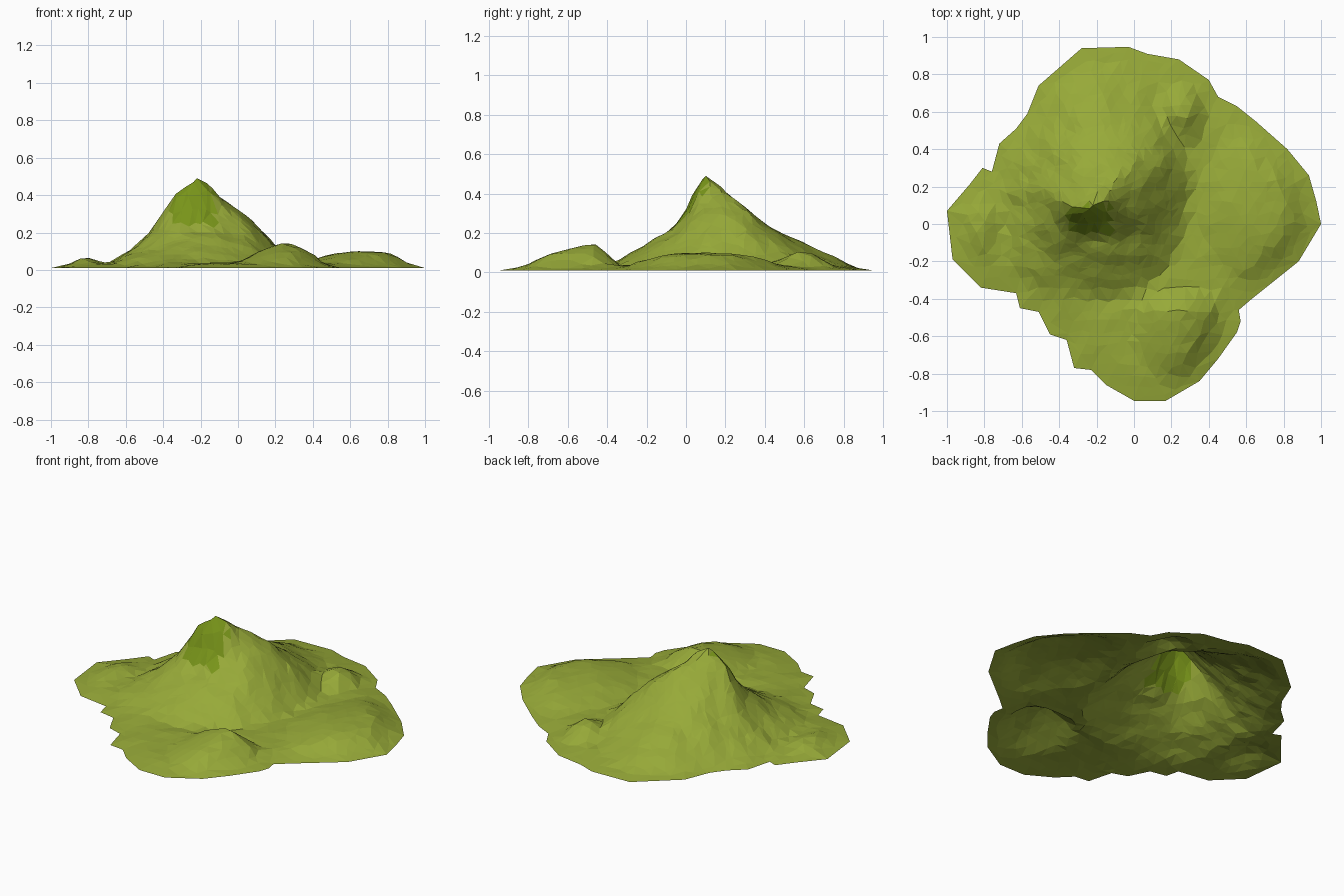
import bpy, bmesh, math, random
from mathutils import Vector, noise
from mathutils.geometry import delaunay_2d_cdt

if "Cube" in bpy.data.objects:
    bpy.data.objects.remove(bpy.data.objects["Cube"])

random.seed(4)

# Ragged outline of the terrain sheet, counter-clockwise
OUTLINE = [(1, 0), (.975, .12), (.935, .26), (.82, .4), (.65, .55), (.55, .63), (.45, .68), (.4, .77),
           (.24, .88), (.07, .91), (-.03, .947), (-.28, .94), (-.51, .74), (-.57, .59),
           (-.63, .51), (-.72, .43), (-.76, .28), (-.81, .3), (-.88, .21), (-1, .07),
           (-.97, -.19), (-.82, -.34), (-.63, -.37), (-.61, -.45), (-.51, -.47),
           (-.45, -.59), (-.36, -.62), (-.32, -.77), (-.23, -.78), (-.15, -.86),
           (0, -.945), (.17, -.945), (.35, -.84), (.45, -.72), (.55, -.58),
           (.57, -.52), (.56, -.46), (.63, -.4), (.73, -.32), (.88, -.2)]
POLY = [Vector(p) for p in OUTLINE]
PEAK = Vector((-.22, .1))

# Mountain contours: height, then radius towards E NE N NW W SW S SE
CONTOURS = [(.49, [0] * 8),
            (.45, [.06, .07, .04, .04, .07, .05, .03, .04]),
            (.40, [.11, .15, .10, .08, .12, .09, .06, .07]),
            (.30, [.22, .31, .20, .17, .18, .14, .10, .12]),
            (.22, [.32, .41, .33, .25, .24, .21, .16, .22]),
            (.10, [.43, .54, .60, .40, .35, .38, .37, .40]),
            (.03, [.50, .64, .78, .62, .46, .55, .50, .53]),
            (.00, [.70, .85, .90, .80, .60, .70, .65, .70])]

# Lesser hills: centre, height, half sizes -x +x -y +y, sharpness
HILLS = [((.68, .08), .10, (.42, .36, .50, .58), 2.0),
         ((.26, -.46), .148, (.34, .26, .50, .13), 1.3),
         ((.27, .60), .125, (.26, .16, .24, .20), 1.0),
         ((-.82, .0), .07, (.18, .17, .32, .25), 1.4)]


def mountain(p):
    d = p - PEAK
    r = d.length
    a = (math.atan2(d.y, d.x) / (math.pi / 4)) % 8
    i, t = int(a) % 8, a % 1
    z0, r0 = CONTOURS[0][0], 0
    for z1, ring in CONTOURS[1:]:
        r1 = ring[i] * (1 - t) + ring[(i + 1) % 8] * t
        if r < r1:
            return z0 + (z1 - z0) * (r - r0) / (r1 - r0)
        z0, r0 = z1, r1
    return 0


def hill(p, centre, h, size, power):
    dx, dy = p.x - centre[0], p.y - centre[1]
    d = math.hypot(dx / size[dx > 0], dy / size[2 + (dy > 0)])
    return h * max(0, 1 - d ** power)


def edge_distance(p):
    best = 9
    for a, b in zip(POLY, POLY[1:] + POLY[:1]):
        t = max(0, min(1, (p - a).dot(b - a) / (b - a).length_squared))
        best = min(best, (p - a - (b - a) * t).length)
    return best


def inside(p):
    hit = False
    for a, b in zip(POLY, POLY[1:] + POLY[:1]):
        if (a.y > p.y) != (b.y > p.y) and p.x < a.x + (p.y - a.y) * (b.x - a.x) / (b.y - a.y):
            hit = not hit
    return hit


def height(p):
    e = edge_distance(p)
    if e < .001:
        return .01
    m = mountain(p)
    z = max([m, .035] + [hill(p, *h) for h in HILLS])
    rough = noise.noise(Vector((p.x * 9, p.y * 9, 3))) * .022 * min(1, .3 + m * 4)
    if (p - PEAK).length < .03:
        rough = 0
    return max(0, .01 + (z - .01 + rough) * min(1, e / .15))


# Scatter points on a jittered grid, denser on the mountain
pts = list(POLY)
pts.append(PEAK)
step = .058
n = int(1 / step) + 1
for i in range(-n, n + 1):
    for j in range(-n, n + 1):
        base = Vector((i * step + (j % 2) * step / 2, j * step))
        offsets = [(0, 0)]
        if (base - PEAK).length < .45:
            offsets.append((step / 2, step / 3))
        for o in offsets:
            p = base + Vector(o) + Vector((random.uniform(-1, 1), random.uniform(-1, 1))) * step * .28
            if inside(p) and edge_distance(p) > .025 and (p - PEAK).length > .02:
                pts.append(p)

k = len(POLY)
verts, _, faces, *_ = delaunay_2d_cdt(pts, [], [list(range(k))], 1, 1e-5)


def material(name, colour):
    m = bpy.data.materials.new(name)
    m.diffuse_color = colour
    m.use_nodes = True
    m.node_tree.nodes["Principled BSDF"].inputs["Base Color"].default_value = m.diffuse_color
    return m


# Open terrain sheet, with a darker steep rock face below the summit
mesh = bpy.data.meshes.new("mountain_terrain")
mesh.from_pydata([(v.x, v.y, height(v)) for v in verts], [], faces)
mesh.materials.append(material("grass", (.31, .40, .04, 1)))
mesh.materials.append(material("summit_face", (.19, .30, .01, 1)))
for f in mesh.polygons:
    c = f.center
    if c.z > .25 and -.35 < c.x < -.12 and c.y < .1:
        f.material_index = 1
bm = bmesh.new()
bm.from_mesh(mesh)
for f in bm.faces:
    f.normal_update()
    if f.normal.z < 0:
        f.normal_flip()
    f.smooth = False
bm.to_mesh(mesh)
bm.free()
terrain = bpy.data.objects.new("mountain_terrain", mesh)
bpy.context.collection.objects.link(terrain)
